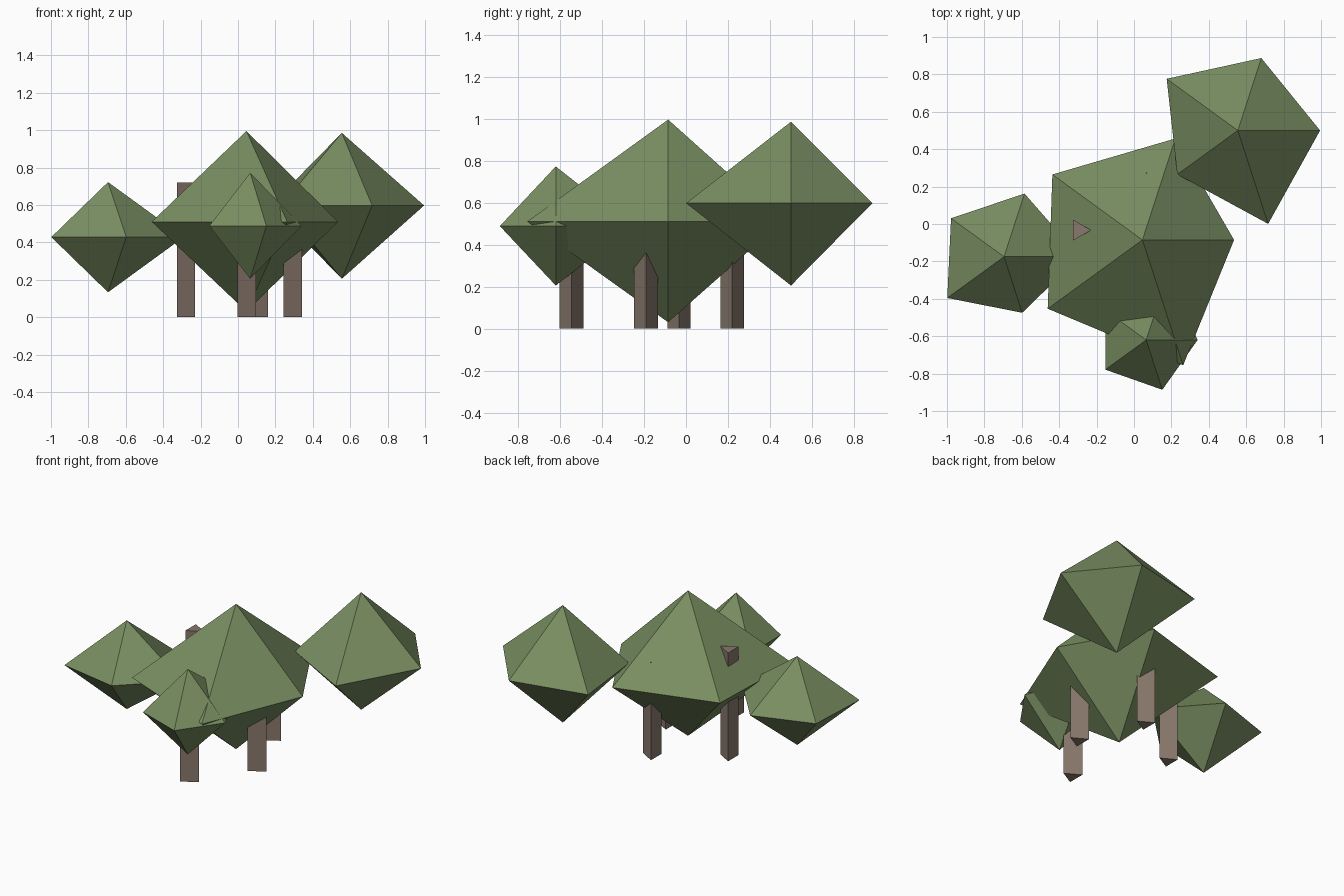
import bpy
from math import cos, sin, radians

if "Cube" in bpy.data.objects:
    bpy.data.objects.remove(bpy.data.objects["Cube"])


def material(name, rgb):
    m = bpy.data.materials.new(name)
    m.diffuse_color = (*rgb, 1)
    m.use_nodes = True
    m.node_tree.nodes["Principled BSDF"].inputs["Base Color"].default_value = m.diffuse_color
    return m


LEAF = material("leaf_green", (0.19, 0.27, 0.12))
BARK = material("bark_brown", (0.25, 0.19, 0.15))


def add_mesh(name, verts, faces, mat):
    me = bpy.data.meshes.new(name)
    me.from_pydata(verts, [], faces)
    me.materials.append(mat)
    ob = bpy.data.objects.new(name, me)
    bpy.context.collection.objects.link(ob)
    return ob


def crown(name, x, y, low, mid, top, radii):
    """Five-sided double pyramid with an uneven rim."""
    n = len(radii)
    verts = [(x + r * cos(radians(360 / n * i)), y + r * sin(radians(360 / n * i)), mid)
             for i, r in enumerate(radii)]
    verts += [(x, y, top), (x, y, low)]
    faces = []
    for i in range(n):
        j = (i + 1) % n
        faces += [(i, j, n), (j, i, n + 1)]
    add_mesh(name, verts, faces, LEAF)


def trunk(name, x, y, height, r=0.064):
    """Three-sided post with one edge towards +x."""
    verts = [(x + r * cos(radians(a)), y + r * sin(radians(a)), z)
             for z in (0, height) for a in (0, 120, 240)]
    faces = [(2, 1, 0), (3, 4, 5)] + [(i, (i + 1) % 3, (i + 1) % 3 + 3, i + 3) for i in range(3)]
    add_mesh(name, verts, faces, BARK)


# Foliage clumps
crown("main_crown", 0.045, -0.085, 0.03, 0.51, 0.995, (0.49, 0.57, 0.595, 0.626, 0.705))
crown("right_crown", 0.555, 0.50, 0.205, 0.597, 0.985, (0.44, 0.407, 0.47, 0.40, 0.525))
crown("left_crown", -0.695, -0.175, 0.133, 0.428, 0.722, (0.405, 0.355, 0.35, 0.375, 0.315))
crown("front_crown", 0.065, -0.62, 0.205, 0.488, 0.772, (0.275, 0.38, 0.27, 0.27, 0.28))

# Stems
trunk("left_trunk", -0.293, -0.033, 0.72)
trunk("front_trunk", 0.030, -0.545, 0.60, 0.066)
trunk("back_trunk", 0.097, 0.22, 0.65)
trunk("right_trunk", 0.275, -0.19, 0.65, 0.066)
